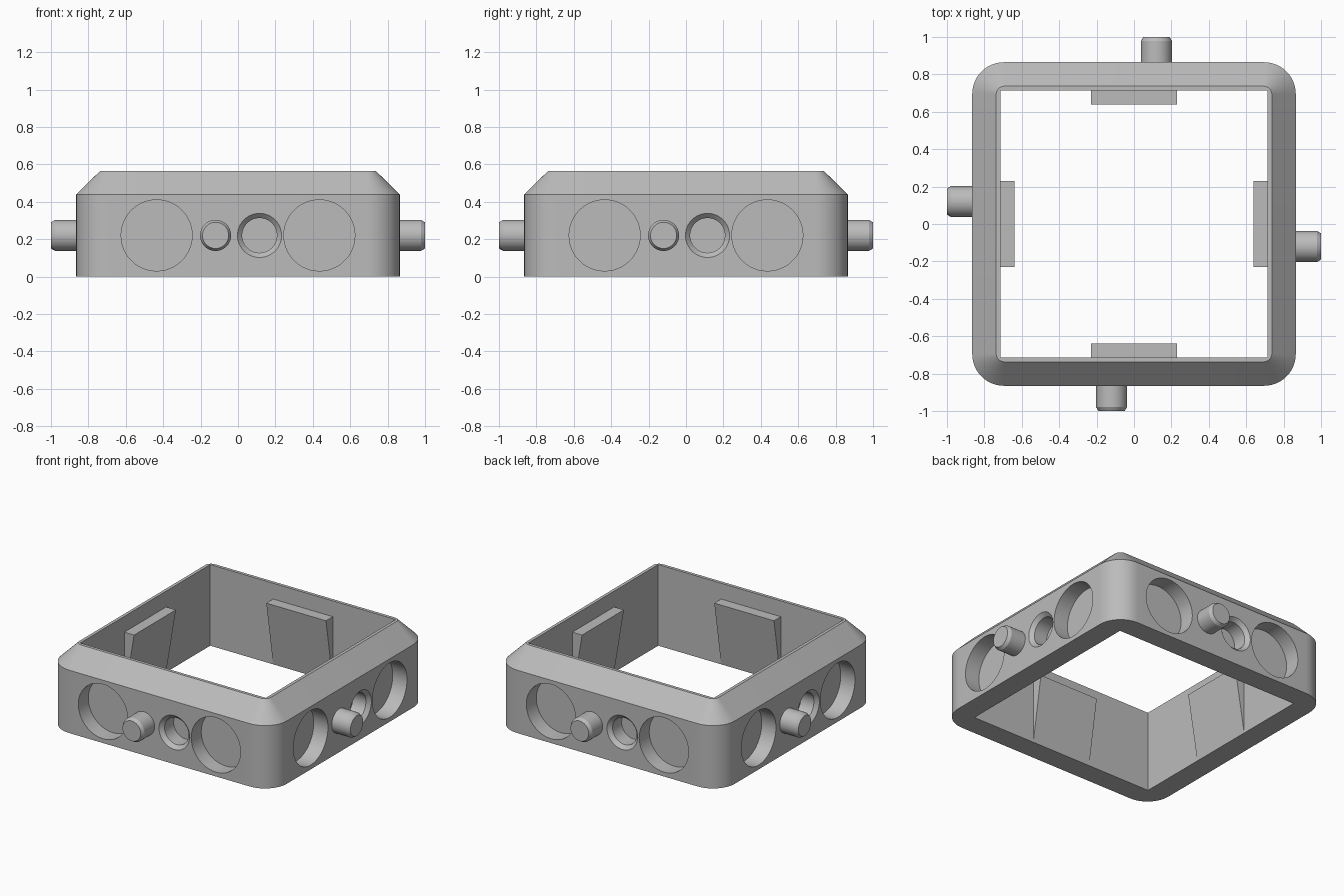
import bpy, bmesh, math
from mathutils import Matrix, Vector

if "Cube" in bpy.data.objects:
    bpy.data.objects.remove(bpy.data.objects["Cube"], do_unlink=True)

HALF, HEIGHT, INNER = 0.865, 0.565, 0.715
AXIS_Z = 0.22

grey = bpy.data.materials.new("plain grey")
grey.use_nodes = True
grey.diffuse_color = (0.5, 0.5, 0.5, 1)
grey.node_tree.nodes["Principled BSDF"].inputs["Base Color"].default_value = grey.diffuse_color


def finish(name, bm):
    bmesh.ops.recalc_face_normals(bm, faces=bm.faces)
    mesh = bpy.data.meshes.new(name)
    bm.to_mesh(mesh)
    bm.free()
    mesh.materials.append(grey)
    ob = bpy.data.objects.new(name, mesh)
    bpy.context.collection.objects.link(ob)
    return ob


def activate(ob):
    bpy.ops.object.select_all(action='DESELECT')
    ob.select_set(True)
    bpy.context.view_layer.objects.active = ob


def smooth(ob):
    activate(ob)
    bpy.ops.object.shade_smooth_by_angle(angle=math.radians(30))


def rounded_square(half, radius, steps=12):
    """Counter-clockwise outline with arc corners."""
    pts = []
    for corner in range(4):
        mid = math.radians(45 + 90 * corner)
        c = Vector((math.copysign(half - radius, math.cos(mid)),
                    math.copysign(half - radius, math.sin(mid))))
        for i in range(steps + 1):
            a = math.radians(90 * (corner + i / steps))
            pts.append(c + radius * Vector((math.cos(a), math.sin(a))))
    return pts


def loft(bm, outlines):
    """Closed solid through outlines given as lists of 3D points."""
    rings = [[bm.verts.new(p) for p in outline] for outline in outlines]
    n = len(rings[0])
    for low, high in zip(rings, rings[1:]):
        for i in range(n):
            j = (i + 1) % n
            bm.faces.new((low[i], low[j], high[j], high[i]))
    bm.faces.new(rings[0][::-1])
    bm.faces.new(rings[-1])


def turned(name, profile, x, side, sides=48):
    """Turned solid along y; profile holds (radius, y), side counts quarter turns."""
    bm = bmesh.new()
    loft(bm, [[(x + r * math.cos(math.tau * i / sides), y,
                AXIS_Z + r * math.sin(math.tau * i / sides))
               for i in range(sides)] for r, y in profile])
    bm.transform(Matrix.Rotation(side * math.pi / 2, 4, 'Z'))
    return finish(name, bm)


def cut(ob, cutter):
    cutter.hide_render = True
    mod = ob.modifiers.new("cut", 'BOOLEAN')
    mod.operation = 'DIFFERENCE'
    mod.solver = 'EXACT'
    mod.object = cutter
    activate(ob)
    bpy.ops.object.modifier_apply(modifier=mod.name)
    bpy.data.objects.remove(cutter, do_unlink=True)


# Frame: rounded outside with a sloped top edge
bm = bmesh.new()
levels = [(HALF, 0.17, 0), (HALF, 0.17, 0.438), (0.737, 0.045, HEIGHT)]
loft(bm, [[(p.x, p.y, z) for p in rounded_square(h, r)] for h, r, z in levels])
frame = finish("frame", bm)

# Square opening
bm = bmesh.new()
bmesh.ops.create_cube(bm, size=2)
bm.transform(Matrix.Diagonal((INNER, INNER, 1, 1)))
cut(frame, finish("opening_cutter", bm))

recess = [(0.19, -HALF - 0.05), (0.19, -HALF + 0.11)]
socket = [(0.128, -HALF - 0.01), (0.093, -HALF + 0.025), (0.093, -HALF + 0.125)]
peg = [(0.083, -HALF + 0.01), (0.083, -0.978), (0.07, -1.0)]

for side, label in enumerate(("front", "left", "back", "right")):
    # Round recesses and the chamfered socket
    for x in (-0.435, 0.435):
        cut(frame, turned("recess_cutter", recess, x, side))
    cut(frame, turned("socket_cutter", socket, 0.115, side))

    # Locating peg
    smooth(turned(label + "_peg", peg, -0.12, side))

    # Wedge rib on the inner wall, flush at the bottom
    bm = bmesh.new()
    section = [(-INNER - 0.01, 0), (-INNER, 0), (-0.64, 0.455), (-INNER - 0.01, 0.455)]
    loft(bm, [[(x, y, z) for y, z in section] for x in (-0.23, 0.23)])
    bm.transform(Matrix.Rotation(side * math.pi / 2, 4, 'Z'))
    finish(label + "_wedge", bm)

smooth(frame)
